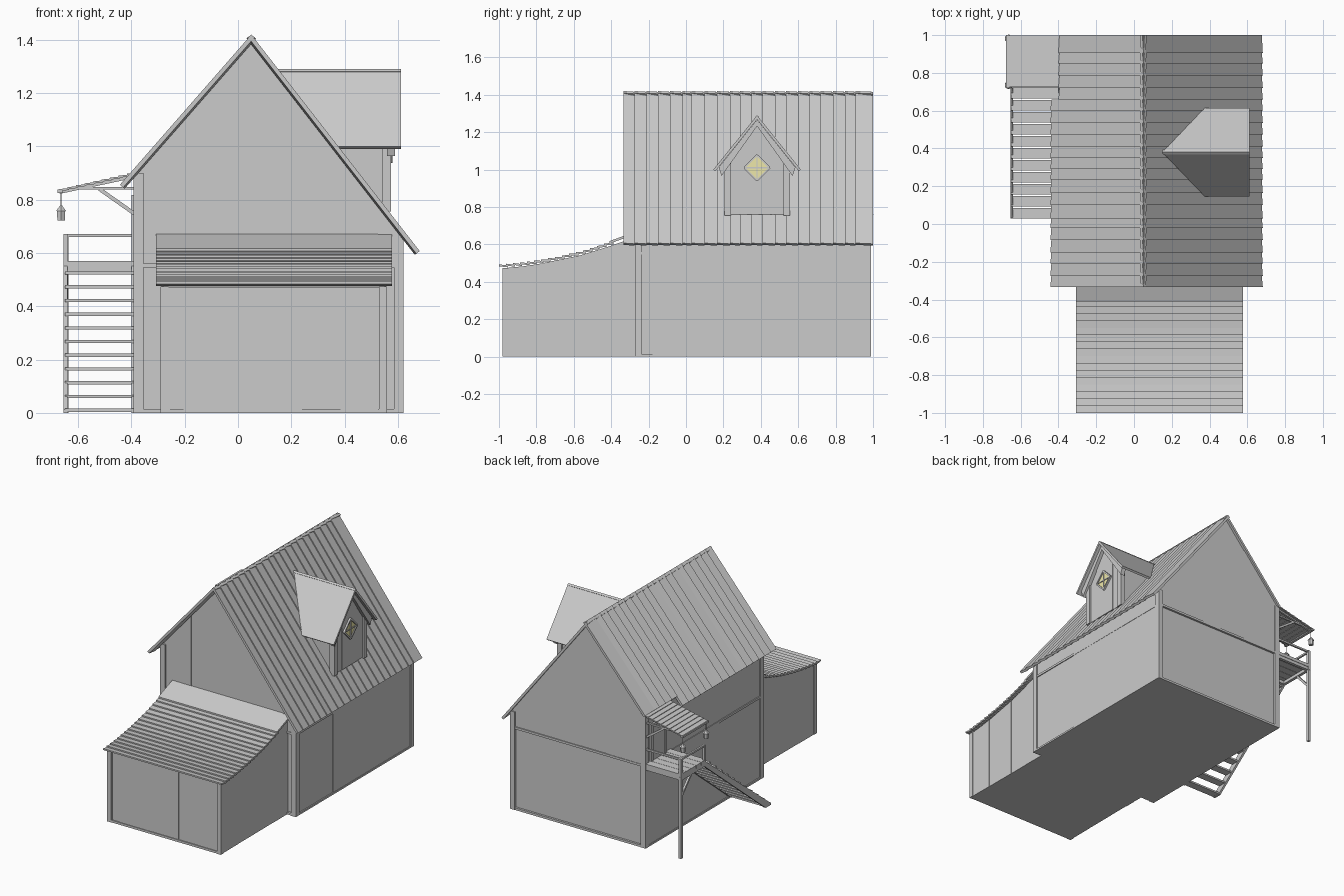
import bpy, bmesh, random
from math import sqrt
from mathutils import Vector

if "Cube" in bpy.data.objects:
    bpy.data.objects.remove(bpy.data.objects["Cube"])

random.seed(4)


def obj(name, bm, color=None):
    bmesh.ops.recalc_face_normals(bm, faces=bm.faces)
    me = bpy.data.meshes.new(name)
    bm.to_mesh(me)
    bm.free()
    ob = bpy.data.objects.new(name, me)
    bpy.context.collection.objects.link(ob)
    if color:
        mat = bpy.data.materials.new(name + "_colour")
        mat.diffuse_color = color
        mat.use_nodes = True
        mat.node_tree.nodes["Principled BSDF"].inputs["Base Color"].default_value = mat.diffuse_color
        me.materials.append(mat)
    return ob


def add_prism(bm, pts, vec):
    """Polygon swept along a vector."""
    a = [bm.verts.new(p) for p in pts]
    b = [bm.verts.new(Vector(p) + Vector(vec)) for p in pts]
    bm.faces.new(a)
    bm.faces.new(b[::-1])
    for i in range(len(a)):
        j = (i + 1) % len(a)
        bm.faces.new((a[i], a[j], b[j], b[i]))


def add_box(bm, x0, x1, y0, y1, z0, z1):
    add_prism(bm, [(x0, y0, z0), (x1, y0, z0), (x1, y1, z0), (x0, y1, z0)], (0, 0, z1 - z0))


def add_beam(bm, p, q, w, h):
    """Rectangular bar between two points."""
    p, q = Vector(p), Vector(q)
    d = (q - p).normalized()
    s = d.cross(Vector((0, 0, 1)))
    s = s.normalized() if s.length > 1e-4 else Vector((1, 0, 0))
    u = s.cross(d)
    add_prism(bm, [p + s * i * w / 2 + u * j * h / 2 for i, j in ((-1, -1), (1, -1), (1, 1), (-1, 1))], q - p)


RX, RZ, SL, SR = 0.05, 1.42, 1.143, 1.286


def roof_z(x):
    return RZ - (x - RX) * SR if x > RX else RZ - (RX - x) * SL


# main body
X0, X1, Y0, Y1 = -0.38, 0.61, -0.255, 0.975
bm = bmesh.new()
prof = [(X0, 0), (X1, 0), (X1, roof_z(X1) - .025), (RX, RZ - .03), (X0, roof_z(X0) - .025)]
add_prism(bm, [(x, Y0, z) for x, z in prof], (0, Y1 - Y0, 0))
obj("house_body", bm)

# gable planks, front and back
for name, y, s, edges in (("front_gable_planks", Y0, -1, (X0, -.35, -.235, -.165, .15, .45, .525, X1)),
                          ("back_gable_planks", Y1, 1, (X0, -.28, -.1, .1, .24, .43, X1))):
    bm = bmesh.new()
    for a, b in zip(edges, edges[1:]):
        top = [(b, roof_z(b) - .02)] + ([(RX, RZ - .03)] if a < RX < b else []) + [(a, roof_z(a) - .02)]
        add_prism(bm, [(x, y, z) for x, z in [(a, .56), (b, .56)] + top],
                  (0, s * random.uniform(.005, .012), 0))
    obj(name, bm)

# side wall planks
for name, x, s, edges, top in (("right_wall_planks", X1, 1, (Y0, -.18, .13, .54, .62, .8, Y1), .66),
                               ("left_wall_planks", X0, -1, (Y0, -.1, .2, .42, .7, Y1), .9)):
    bm = bmesh.new()
    for a, b in zip(edges, edges[1:]):
        w = s * random.uniform(.003, .009)
        add_box(bm, x, x + w, a, b, 0, .545)
        add_box(bm, x, x + w * .8, a, b, .56, top)
    obj(name, bm)

# corner posts and bottom sills
bm = bmesh.new()
for x0, x1, top in ((-.392, -.355, .9), (.585, .622, .66)):
    for y0, y1 in ((-.272, -.235), (.953, .99)):
        add_box(bm, x0, x1, y0, y1, 0, top)
for y in (Y0 - .006, Y1 + .006):
    add_box(bm, -.38, .61, y - .008, y + .008, .545, .56)
    add_box(bm, -.38, .61, y - .008, y + .008, 0, .015)
for x in (X0 - .004, X1 + .004):
    add_box(bm, x - .008, x + .008, Y0, Y1, 0, .012)
    add_box(bm, x - .006, x + .006, Y0, Y1, .545, .56)
obj("timber_frame", bm)

# main roof planks, slightly uneven
edges = [-.333, -.275, -.21, -.15, -.085, -.02, .03, .1, .165, .235, .29, .35, .41, .475,
         .535, .6, .66, .72, .785, .85, .905, 1.0]
for name, s, sl in (("right_roof", 1, SR), ("left_roof", -1, SL)):
    n = Vector((s * sl, 0, 1)).normalized()
    bm = bmesh.new()
    for a, b in zip(edges, edges[1:]):
        xe = .682 if s > 0 else (-.443 if b < .67 else -.40)
        pts = []
        for x, y, d in ((RX, a, 0), (xe, a, 0), (xe, b, .007), (RX, b, .007)):
            pts.append(Vector((x, y, roof_z(x))) - n * d)
        add_prism(bm, pts, -n * .016)
    obj(name, bm)

# lean-to with curved roof
curve = [(-1.0, .485), (-.85, .5), (-.7, .525), (-.55, .56), (-.4, .608), (-.265, .655)]


def lean_z(y):
    for (a, za), (b, zb) in zip(curve, curve[1:]):
        if y <= b:
            return za + (zb - za) * (y - a) / (b - a)
    return curve[-1][1]


bm = bmesh.new()
pts = [(-.28, 0, 0)]
side = [(-.97, 0)] + [(y, lean_z(y) - .018) for y in (-.97, -.85, -.7, -.55, -.4, -.25)] + [(-.25, 0)]
add_prism(bm, [(-.28, y, z) for y, z in side], (.83, 0, 0))
obj("leanto_body", bm)

bm = bmesh.new()
edges = (-.28, -.255, -.205, -.13, .03, .24, .385, .525, .55)
for a, b in zip(edges, edges[1:]):
    add_box(bm, a, b, -.97 - random.uniform(.002, .008), -.97, 0, lean_z(-.97) - .015)
edges = (-.97, -.87, -.79, -.57, -.42, -.34, -.26)
for x, s in ((-.28, -1), (.55, 1)):
    for a, b in zip(edges, edges[1:]):
        w = s * random.uniform(.002, .007)
        add_prism(bm, [(x, a, 0), (x, b, 0), (x, b, lean_z(b) - .015), (x, a, lean_z(a) - .015)], (w, 0, 0))
for x in (-.29, .53):
    add_box(bm, x, x + .03, -.982, -.95, 0, .475)
add_box(bm, -.285, .555, -.98, -.97, 0, .015)
obj("leanto_planks", bm)

bm = bmesh.new()
N = 16
for i in range(N):
    a = -1.0 + i * .6 / N
    b = a + .6 / N + .012
    za, zb = lean_z(a) + .008, lean_z(b) - .003
    add_prism(bm, [(-.307, a, za), (-.307, b, zb), (-.307, b, zb - .01), (-.307, a, za - .01)], (.885, 0, 0))
add_prism(bm, [(-.307, -.41, .617), (-.307, -.262, .672), (-.307, -.262, .658), (-.307, -.41, .603)], (.885, 0, 0))
obj("leanto_roof", bm)

# dormer
DY, DZ, DS = .38, 1.29, 1.24
bm = bmesh.new()
prof = [(.215, .76), (.545, .76), (.545, 1.06), (DY, 1.265), (.215, 1.06)]
add_prism(bm, [(.3, y, z) for y, z in prof], (.262, 0, 0))
for a, b, w in ((.24, .3, .004), (.3, .46, .007), (.46, .52, .004)):
    top = [(b, DZ - .03 - abs(b - DY) * DS)] + ([(DY, 1.26)] if a < DY < b else []) \
        + [(a, DZ - .03 - abs(a - DY) * DS)]
    add_prism(bm, [(.56, y, z) for y, z in [(a, .76), (b, .76)] + top], (w, 0, 0))
for y in (.205, .52):
    add_box(bm, .54, .575, y, y + .035, .755, 1.06)
obj("dormer_body", bm)

bm = bmesh.new()
trim = bmesh.new()
for s in (-1, 1):
    n = Vector((0, s * DS, 1)).normalized()
    ye = DY + s * .234
    add_prism(bm, [(.15, DY, DZ), (.612, DY, DZ), (.612, ye, 1.0), (.374, ye, 1.0)], -n * .014)
    add_prism(trim, [(.56, DY, 1.267), (.56, DY + s * .205, 1.012), (.56, DY + s * .19, .965), (.56, DY, 1.232)],
              (.03, 0, 0))
obj("dormer_roof", bm)
obj("dormer_bargeboards", trim)

# diamond window
def diamond(r, x):
    return [(x, DY + r, 1.01), (x, DY, 1.01 + r), (x, DY - r, 1.01), (x, DY, 1.01 - r)]


bm = bmesh.new()
add_prism(bm, diamond(.066, .562), (.011, 0, 0))
obj("window_glass", bm, (.85, .8, .4, 1))
bm = bmesh.new()
d = diamond(.068, .572)
for i in range(4):
    add_beam(bm, d[i], d[(i + 1) % 4], .014, .01)
add_beam(bm, d[0], d[2], .012, .007)
add_beam(bm, d[1], d[3], .012, .007)
obj("window_frame", bm)

# balcony platform, post and railing
bm = bmesh.new()
for i in range(5):
    add_box(bm, -.655, -.38, .72 + i * .054, .772 + i * .054, .548, .57)
for y in (.725, .965):
    add_box(bm, -.65, -.38, y, y + .02, .527, .55)
add_box(bm, -.655, -.635, .72, .99, .527, .55)
obj("balcony_deck", bm)
bm = bmesh.new()
add_box(bm, -.655, -.637, .97, .988, 0, .672)
add_box(bm, -.655, -.64, .725, .74, .53, .672)
add_box(bm, -.655, -.38, .972, .984, .66, .672)
add_box(bm, -.653, -.641, .73, .985, .66, .672)
add_beam(bm, (-.645, .97, .42), (-.645, .87, .53), .014, .014)
obj("balcony_post_and_rail", bm)

# stairs
bm = bmesh.new()
for i in range(11):
    y, z = .03 + i * .0635, .006 + i * .0515
    add_box(bm, -.65, -.385, y, y + .055, z - .002, z + .01)
obj("stair_treads", bm)
bm = bmesh.new()
for x in (-.655, -.4):
    add_prism(bm, [(x, .03, 0), (x, .085, 0), (x, .73, .522), (x, .73, .56), (x, .03, .012)], (.015, 0, 0))
obj("stair_stringers", bm)

# balcony awning with lapped slats and brackets
bm = bmesh.new()
for i in range(9):
    a = -.672 + i * .032
    za = .84 + i * .0072
    add_prism(bm, [(a, .725, za), (a + .038, .725, za + .004), (a + .038, .725, za - .003), (a, .725, za - .008)],
              (0, .273, 0))
obj("awning_slats", bm)
bm = bmesh.new()
for y in (.745, .975):
    add_beam(bm, (-.67, y, .828), (-.38, y, .89), .014, .012)
    add_beam(bm, (-.62, y, .843), (-.38, y, .843), .012, .01)
    add_beam(bm, (-.52, y, .84), (-.385, y, .745), .012, .014)
add_beam(bm, (-.668, .72, .832), (-.668, 1.0, .832), .018, .012)
obj("awning_brackets", bm)

# balcony door
bm = bmesh.new()
add_box(bm, -.395, -.38, .79, .92, .57, .8)
for y in (.775, .92):
    add_box(bm, -.4, -.38, y, y + .018, .57, .815)
add_box(bm, -.4, -.38, .775, .938, .8, .818)
obj("balcony_door", bm)

# hanging lanterns
for i, y in enumerate((.735, .982)):
    bm = bmesh.new()
    for r1, r2, z0, z1 in ((.016, .018, .722, .757), (.022, .005, .757, .778), (.002, .002, .775, .832)):
        g = bmesh.ops.create_cone(bm, cap_ends=True, segments=6, radius1=r1, radius2=r2, depth=z1 - z0)
        bmesh.ops.translate(bm, verts=g["verts"], vec=(-.664, y, (z0 + z1) / 2))
    obj(f"lantern_{i + 1}", bm)
